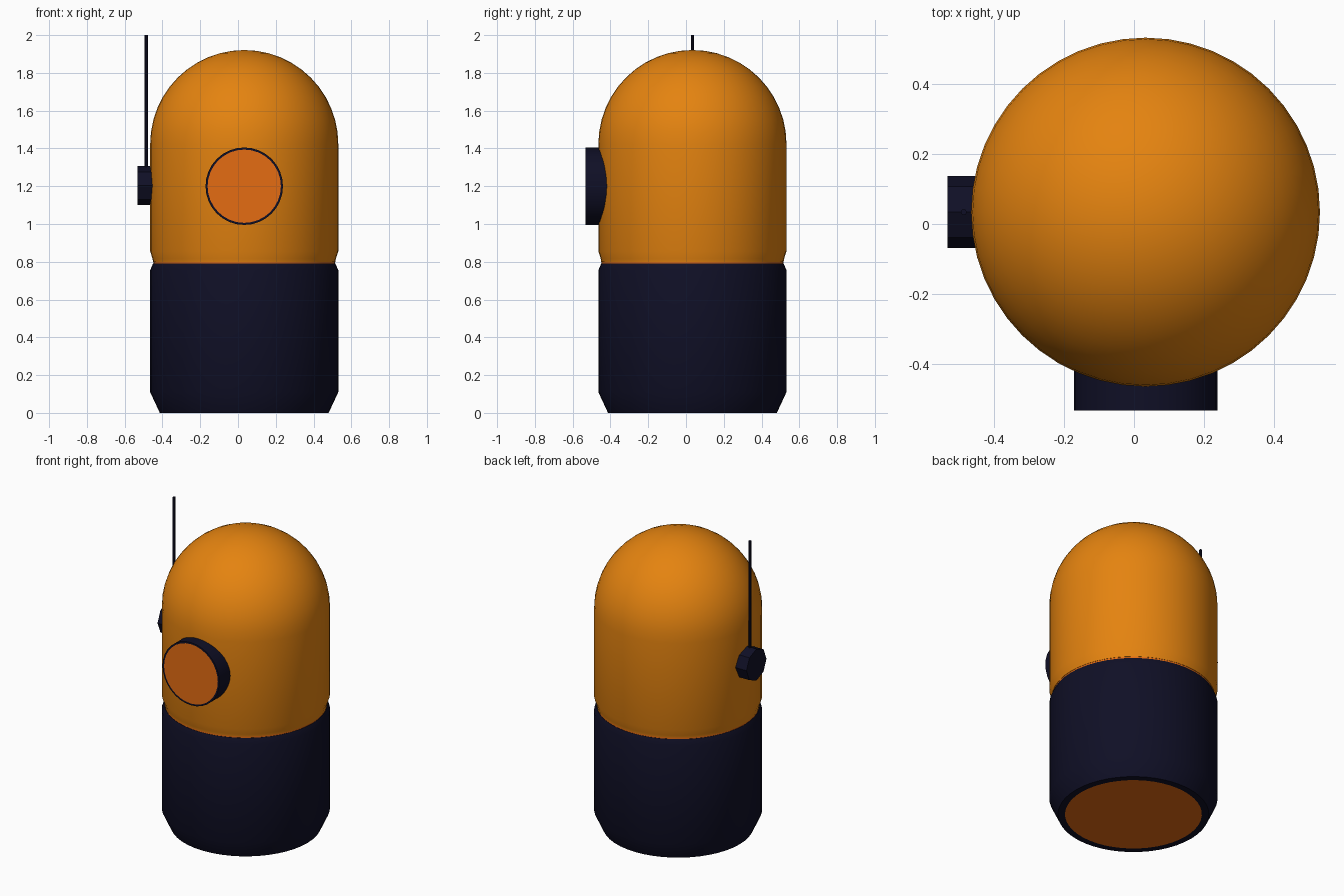
import bpy, bmesh, math
from mathutils import Matrix, Vector

if "Cube" in bpy.data.objects:
    bpy.data.objects.remove(bpy.data.objects["Cube"])

CX, CY, R = 0.033, 0.034, 0.498


def material(name, rgb):
    m = bpy.data.materials.new(name)
    m.diffuse_color = (*rgb, 1)
    m.use_nodes = True
    m.node_tree.nodes["Principled BSDF"].inputs["Base Color"].default_value = m.diffuse_color
    return m


amber = material("amber", (0.78, 0.228, 0.005))
orange = material("deep orange", (0.78, 0.15, 0.006))
navy = material("dark navy", (0.0048, 0.0048, 0.019))


def finish(name, bm, mats, smooth=True):
    bmesh.ops.recalc_face_normals(bm, faces=bm.faces)
    me = bpy.data.meshes.new(name)
    bm.to_mesh(me)
    bm.free()
    for m in mats:
        me.materials.append(m)
    ob = bpy.data.objects.new(name, me)
    bpy.context.collection.objects.link(ob)
    if smooth:
        bpy.ops.object.select_all(action='DESELECT')
        ob.select_set(True)
        bpy.context.view_layer.objects.active = ob
        bpy.ops.object.shade_smooth_by_angle(angle=math.radians(25))
    return ob


def lathe(profile, steps=48):
    """Spin (radius, z) points around the body axis."""
    bm = bmesh.new()
    vs = [bm.verts.new((CX + r, CY, z)) for r, z in profile]
    es = [bm.edges.new(p) for p in zip(vs, vs[1:])]
    bmesh.ops.spin(bm, geom=vs + es, cent=(CX, CY, 0), axis=(0, 0, 1),
                   angle=math.tau, steps=steps, use_duplicate=False)
    bmesh.ops.remove_doubles(bm, verts=bm.verts, dist=1e-4)
    return bm


def rod(a, b, r, sides):
    """Capped cylinder from a to b."""
    a, b = Vector(a), Vector(b)
    rot = (b - a).to_track_quat('Z', 'Y').to_matrix().to_4x4()
    bm = bmesh.new()
    bmesh.ops.create_cone(bm, cap_ends=True, segments=sides, radius1=r, radius2=r,
                          depth=(b - a).length,
                          matrix=Matrix.Translation((a + b) / 2) @ rot)
    return bm


# Lower body: chamfered foot, straight wall, small lip at the seam; orange base disc
bm = lathe([(0, 0), (0.405, 0), (0.447, 0), (R, 0.11), (R, 0.755), (0.483, 0.79), (0.45, 0.79)])
for f in bm.faces:
    c = f.calc_center_median()
    if c.z < 0.001 and math.hypot(c.x - CX, c.y - CY) < 0.404:
        f.material_index = 1
finish("lower_body", bm, [navy, orange])

# Seam ring between the two halves
finish("seam_ring", lathe([(0.45, 0.785), (0.481, 0.785), (0.481, 0.803), (0.45, 0.803)]), [orange])

# Upper body with hemispherical dome
dome = [(R * math.cos(t), 1.423 + R * math.sin(t))
        for t in (i * math.pi / 24 for i in range(12))]
finish("dome_body", lathe([(0.45, 0.80), (0.483, 0.80), (0.485, 0.815), (R, 0.855)]
                          + dome + [(0, 1.423 + R)]), [amber])

# Front lens: dark barrel with an inset orange face
bm = rod((CX, -0.3, 1.2), (CX, -0.533, 1.2), 0.205, 32)
bm.normal_update()
face = min(bm.faces, key=lambda f: f.calc_center_median().y)
bmesh.ops.inset_region(bm, faces=[face], thickness=0.011)
face.material_index = 1
finish("front_lens", bm, [navy, orange])

# Octagonal side knob and its antenna
finish("side_knob", rod((-0.4, CY, 1.203), (-0.533, CY, 1.203), 0.103, 8), [navy], False)
finish("antenna", rod((-0.486, CY, 1.2), (-0.486, CY, 2.0), 0.0085, 8), [navy], False)
